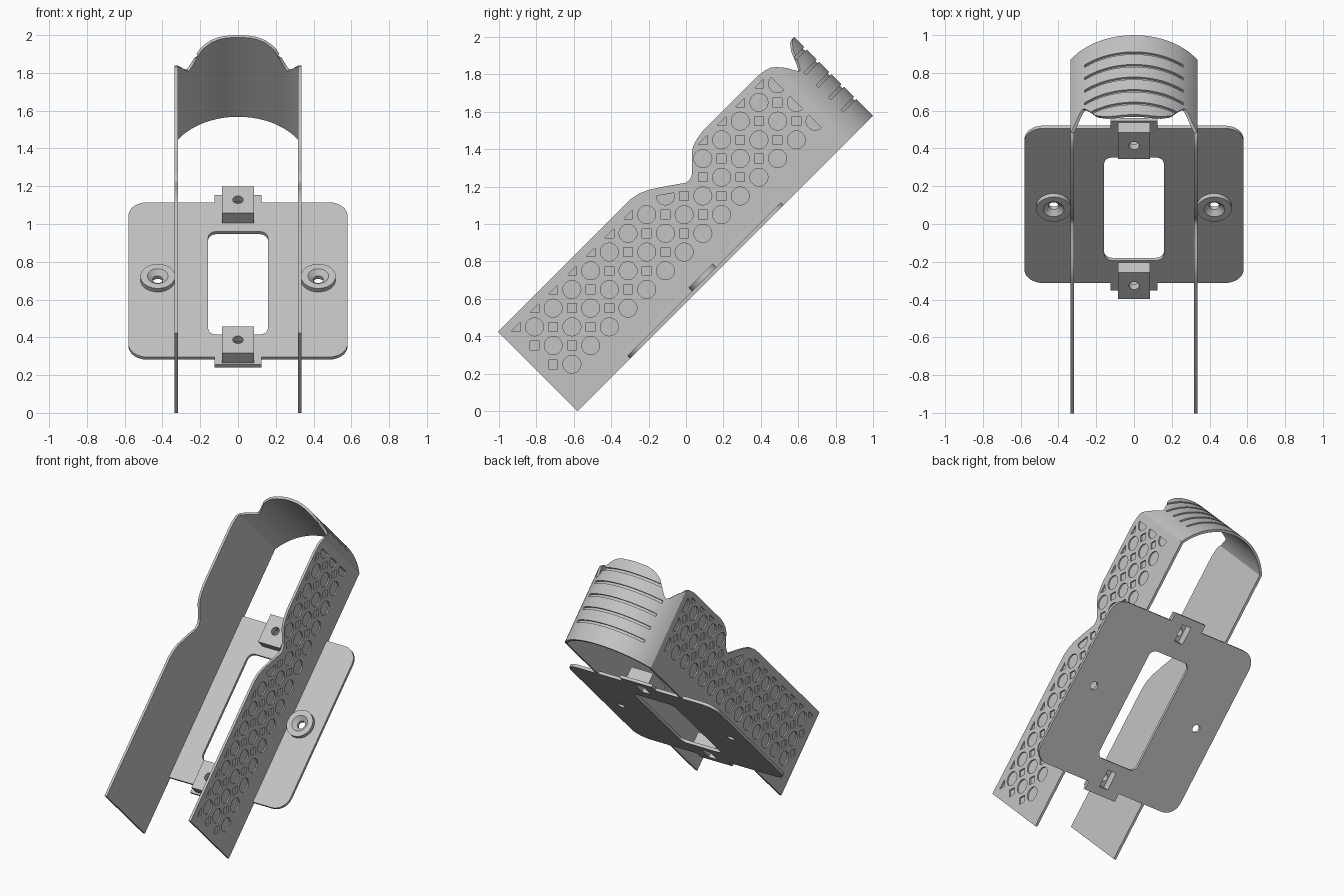
import bpy, bmesh
from math import sin, cos, pi, radians, sqrt, asin
from mathutils import Matrix

cube = bpy.data.objects.get("Cube")
if cube:
    bpy.data.objects.remove(cube)

grey = bpy.data.materials.new("light grey")
grey.use_nodes = True
grey.diffuse_color = (0.55, 0.55, 0.55, 1)
grey.node_tree.nodes["Principled BSDF"].inputs["Base Color"].default_value = grey.diffuse_color

# Local frame: x across, y along the body, z away from the plate; leaned back 45 degrees
LEAN = Matrix.Translation((0, -0.58, 0)) @ Matrix.Rotation(radians(45), 4, 'X')


def loft(bm, loops):
    """Closed solid through a series of equal-sized loops."""
    rings = [[bm.verts.new(p) for p in loop] for loop in loops]
    n = len(rings[0])
    for a, b in zip(rings, rings[1:]):
        for i in range(n):
            bm.faces.new((a[i], a[(i + 1) % n], b[(i + 1) % n], b[i]))
    bm.faces.new(rings[0])
    bm.faces.new(rings[-1])


def solid(name, *lofts):
    bm = bmesh.new()
    for loops in lofts:
        loft(bm, loops)
    bmesh.ops.recalc_face_normals(bm, faces=bm.faces)
    mesh = bpy.data.meshes.new(name)
    bm.to_mesh(mesh)
    bm.free()
    mesh.materials.append(grey)
    ob = bpy.data.objects.new(name, mesh)
    bpy.context.collection.objects.link(ob)
    ob.matrix_world = LEAN
    return ob


def flat(pts, lo, hi):
    return [[(x, u, v) for x, u in pts] for v in (lo, hi)]


def sideways(pts, lo, hi):
    return [[(x, u, v) for u, v in pts] for x in (lo, hi)]


def arc(cx, cy, r, start, end, n):
    return [(cx + r * cos(radians(start + (end - start) * i / n)),
             cy + r * sin(radians(start + (end - start) * i / n))) for i in range(n + 1)]


def circle(cx, cy, r, n=32):
    return arc(cx, cy, r, 0, 360, n)[:-1]


def rounded(x, lo, hi, r):
    return (arc(x - r, hi - r, r, 0, 90, 8) + arc(r - x, hi - r, r, 90, 180, 8)
            + arc(r - x, lo + r, r, 180, 270, 8) + arc(x - r, lo + r, r, 270, 360, 8))


def box(x, lo, hi):
    return [(-x, lo), (x, lo), (x, hi), (-x, hi)]


def cut(ob, *cutters):
    for c in cutters:
        m = ob.modifiers.new("cut", 'BOOLEAN')
        m.operation, m.solver, m.object = 'DIFFERENCE', 'EXACT', c


def finish(ob):
    bpy.ops.object.select_all(action='DESELECT')
    ob.select_set(True)
    bpy.context.view_layer.objects.active = ob
    for m in list(ob.modifiers):
        bpy.ops.object.modifier_apply(modifier=m.name)
    bpy.ops.object.shade_smooth_by_angle(angle=radians(30))


# Side walls with a notched, humped edge
wall_edge = [(0, 0), (2.05, 0), (2.05, .55), (2.03, .567), (2.0, .578), (1.95, .585),
             (1.53, .585), (1.48, .577), (1.44, .565), (1.41, .546), (1.34, .473),
             (1.32, .457), (1.295, .45), (1.27, .455), (1.19, .512), (1.11, .565),
             (1.06, .588), (1.0, .6), (0, .6)]
walls = solid("side_walls", sideways(wall_edge, -.335, -.318))


# Recess pattern: a checkerboard of rounds and squares, trimmed at the borders
def recess(i, j):
    y, z = -.81 + i * .1, .45 + j * .1
    if (i + j) % 2 == 0:
        if i + j == 26:
            pts = arc(y, z, .048, 135, 315, 16)
        elif (i, j) == (7, 7):
            pts = arc(y, z, .048, 180, 380, 16)
        else:
            pts = circle(y, z, .048, 28)
    else:
        s = .024
        pts = [(y - s, z - s), (y + s, z - s), (y + s, z + s)]
        if i - j > -1:
            pts.append((y - s, z + s))
    return [((a + .58 + b) / sqrt(2), (b - a - .58) / sqrt(2)) for a, b in pts]


skipped = {(6, 7), (7, 8), (8, 8), (8, 9)}
recesses = [sideways(recess(i, j), -.36, -.326)
            for j in range(-2, 14) for i in range(-1, 16)
            if -1 <= i - j <= 4 and -1 <= i + j <= 26 and (i, j) not in skipped]
wall_cutter = solid("recess_cutter", *recesses)
cut(walls, wall_cutter)
mirror = walls.modifiers.new("mirror", 'MIRROR')
mirror.use_mirror_merge = False

# Curved end cap with a raised lip between two dips
R, CENTRE = .397, 1.837
lip = [(0, .595), (.1, .593), (.15, .582), (.2, .55), (.25, .47), (.265, .448),
       (.275, .445), (.29, .468), (.31, .51), (.335, .55)]


def lip_height(x):
    x = min(abs(x), .335)
    for (x0, v0), (x1, v1) in zip(lip, lip[1:]):
        if x <= x1:
            return v0 + (v1 - v0) * (x - x0) / (x1 - x0)
    return lip[-1][1]


def arc_strip(half, r0, r1, low, high, n=48):
    loops = []
    for i in range(n + 1):
        a = half * (2 * i / n - 1)
        top = high(R * sin(a))
        loops.append([(r * sin(a), CENTRE + r * cos(a), v)
                      for r, v in ((r1, low), (r1, top), (r0, top), (r0, low))])
    return loops


cap = solid("end_cap", arc_strip(asin(.335 / R), R - .017, R, 0, lip_height))
grooves = [arc_strip(asin(.262 / R), R - .011, R + .02, v - .009, lambda x, v=v: v + .009, 32)
           for v in (.134, .228, .322, .416, .51)]
groove_cutter = solid("groove_cutter", *grooves)
cut(cap, groove_cutter)

# Mounting plate with end tabs and a window
LO, HI, MID = .398, 1.557, .977
corners = rounded(.58, LO, HI, .1)
half = len(corners) // 4
outline = (corners[:half] + [(.125, HI), (.125, 1.613), (-.125, 1.613), (-.125, HI)]
           + corners[half:3 * half]
           + [(-.125, LO), (-.125, .341), (.125, .341), (.125, LO)] + corners[3 * half:])
plate = solid("mounting_plate", flat(outline, 0, .02))
window_cutter = solid("window_cutter", flat(rounded(.158, .567, 1.338, .045), -.05, .05))

# Screw bosses with countersunk holes
bosses = solid("screw_bosses", *[flat(circle(s * .425, MID, .092, 40), .02, .047) for s in (-1, 1)])


def countersink(x):
    return [[(a, b, v) for a, b in circle(x, MID, r)]
            for r, v in ((.027, -.02), (.027, .022), (.055, .047), (.06, .06))]


screw_cutter = solid("screw_cutter", countersink(-.425), countersink(.425))

# Raised blocks on the tabs, slotted beneath and drilled on top
ends = (MID - .524, MID + .524)
blocks = solid("tab_blocks", *[flat(box(.085, u - .099, u + .099), .02, .095) for u in ends])
slot_cutter = solid("slot_cutter", *[flat(box(.034, u - .06, u + .06), -.05, .055) for u in ends])
drill_cutter = solid("drill_cutter", *[flat(circle(0, u, .028), -.04, .15) for u in ends])

cut(plate, window_cutter, screw_cutter, slot_cutter)
cut(bosses, screw_cutter)
cut(blocks, slot_cutter, drill_cutter)

for ob in (walls, cap, plate, bosses, blocks):
    finish(ob)
for ob in (wall_cutter, groove_cutter, window_cutter, screw_cutter, slot_cutter, drill_cutter):
    bpy.data.objects.remove(ob)
